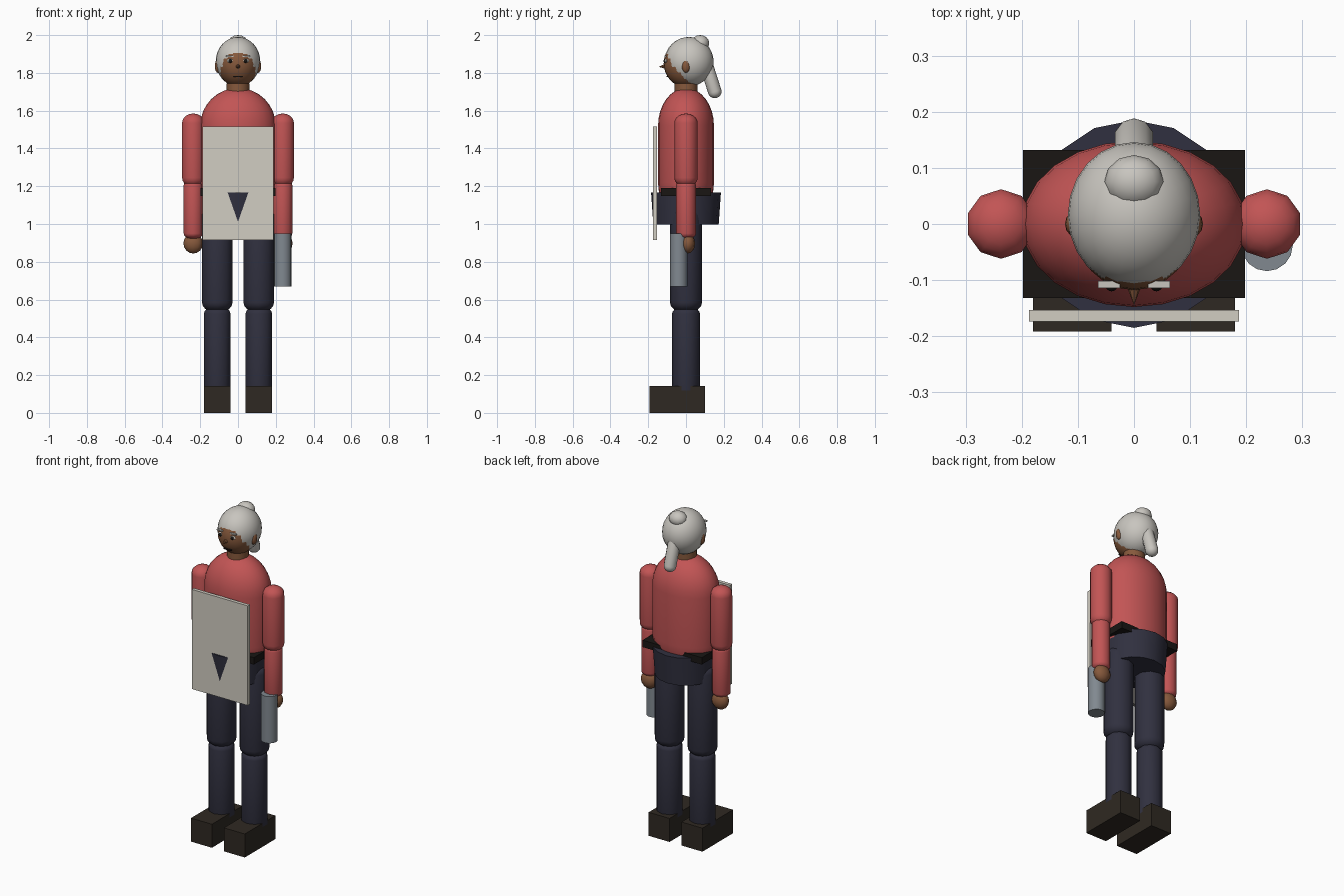
import bpy, bmesh, math
from mathutils import Matrix, Vector

if "Cube" in bpy.data.objects:
    bpy.data.objects.remove(bpy.data.objects["Cube"])


def material(name, r, g, b):
    m = bpy.data.materials.new(name)
    m.diffuse_color = (r, g, b, 1)
    m.use_nodes = True
    m.node_tree.nodes["Principled BSDF"].inputs["Base Color"].default_value = m.diffuse_color
    return m


RED = material("red_cloth", 0.54, 0.09, 0.09)
NAVY = material("navy_cloth", 0.03, 0.03, 0.05)
DARK = material("dark_leather", 0.028, 0.022, 0.016)
BLACK = material("black", 0.01, 0.008, 0.007)
SKIN = material("skin", 0.24, 0.10, 0.045)
HAIR = material("grey_hair", 0.58, 0.56, 0.52)
CREAM = material("cream_cloth", 0.64, 0.61, 0.54)
STEEL = material("steel", 0.22, 0.25, 0.28)


def finish(name, bm, mat, smooth=True):
    bmesh.ops.recalc_face_normals(bm, faces=bm.faces)
    me = bpy.data.meshes.new(name)
    bm.to_mesh(me)
    bm.free()
    ob = bpy.data.objects.new(name, me)
    bpy.context.collection.objects.link(ob)
    me.materials.append(mat)
    if smooth:
        bpy.ops.object.select_all(action='DESELECT')
        ob.select_set(True)
        bpy.context.view_layer.objects.active = ob
        bpy.ops.object.shade_smooth_by_angle(angle=math.radians(40))
    return ob


def box(name, lo, hi, mat):
    bm = bmesh.new()
    bmesh.ops.create_cube(bm, size=1)
    lo, hi = Vector(lo), Vector(hi)
    bmesh.ops.scale(bm, vec=hi - lo, verts=bm.verts)
    bmesh.ops.translate(bm, vec=(lo + hi) / 2, verts=bm.verts)
    return finish(name, bm, mat, False)


def ball(name, c, r, mat, seg=24, rings=16):
    bm = bmesh.new()
    bmesh.ops.create_uvsphere(bm, u_segments=seg, v_segments=rings, radius=1)
    bmesh.ops.scale(bm, vec=r, verts=bm.verts)
    bmesh.ops.translate(bm, vec=c, verts=bm.verts)
    return finish(name, bm, mat)


def cone(name, base, tip, r1, r2, seg, mat):
    base, tip = Vector(base), Vector(tip)
    d = tip - base
    bm = bmesh.new()
    bmesh.ops.create_cone(bm, cap_ends=True, segments=seg, radius1=r1, radius2=r2, depth=d.length)
    rot = Vector((0, 0, 1)).rotation_difference(d).to_matrix().to_4x4()
    bm.transform(Matrix.Translation((base + tip) / 2) @ rot)
    return finish(name, bm, mat)


def capsule(name, low, high, r, cap, mat, seg=10, ysc=1.0, steps=5):
    """Lathed limb with rounded ends of height cap, running from low to high."""
    low, high = Vector(low), Vector(high)
    d = high - low
    half = d.length / 2
    angs = [math.pi / 2 * i / steps for i in range(steps + 1)]
    prof = [(r * math.sin(a), -half + cap * (1 - math.cos(a))) for a in angs]
    prof += [(p, -z) for p, z in reversed(prof)]
    bm = bmesh.new()
    vs = [bm.verts.new((0, p, z)) for p, z in prof]
    es = [bm.edges.new(e) for e in zip(vs, vs[1:])]
    bmesh.ops.spin(bm, geom=vs + es, cent=(0, 0, 0), axis=(0, 0, 1),
                   angle=2 * math.pi, steps=seg, use_duplicate=False)
    bmesh.ops.remove_doubles(bm, verts=bm.verts, dist=1e-4)
    bmesh.ops.scale(bm, vec=(1, ysc, 1), verts=bm.verts)
    rot = Vector((0, 0, 1)).rotation_difference(d).to_matrix().to_4x4()
    bm.transform(Matrix.Translation((low + high) / 2) @ rot)
    return finish(name, bm, mat)


# Limbs and paired face parts
for side, s in (("left", 1), ("right", -1)):
    def span(a, b):
        return min(s * a, s * b), max(s * a, s * b)

    x0, x1 = span(0.04, 0.18)
    box(side + "_boot", (x0, -0.192, 0), (x1, 0.10, 0.142), DARK)
    x = 0.11 * s
    capsule(side + "_shin", (x, 0, 0.08), (x, 0, 0.565), 0.074, 0.04, NAVY)
    capsule(side + "_thigh", (x, 0, 0.53), (x, 0, 1.10), 0.085, 0.055, NAVY)
    x = 0.237 * s
    capsule(side + "_forearm", (x, 0, 0.92), (x, 0, 1.235), 0.053, 0.03, RED)
    capsule(side + "_upper_arm", (x, 0, 1.195), (x, 0, 1.585), 0.062, 0.05, RED)
    ball(side + "_hand", (x, 0.01, 0.897), (0.052, 0.038, 0.053), SKIN, 12, 8)
    ball(side + "_ear", (0.106 * s, 0, 1.835), (0.017, 0.022, 0.035), SKIN, 12, 8)
    ball(side + "_eye", (0.04 * s, -0.106, 1.864), (0.019, 0.008, 0.011), CREAM, 12, 8)
    ball(side + "_pupil", (0.04 * s, -0.111, 1.863), (0.010, 0.009, 0.010), BLACK, 12, 8)
    x0, x1 = span(0.025, 0.064)
    box(side + "_eyebrow", (x0, -0.114, 1.884), (x1, -0.102, 1.891), HAIR)

# Trunk: hips poke slightly through the apron panel
cone("hips", (0, 0, 0.997), (0, 0, 1.168), 0.173, 0.185, 16, NAVY)
box("belt", (-0.198, -0.132, 1.148), (0.198, 0.132, 1.19), BLACK)
capsule("torso", (0, 0, 1.02), (0, 0, 1.72), 0.2, 0.2, RED, 24, 0.74, 8)
box("apron", (-0.187, -0.174, 0.914), (0.187, -0.153, 1.516), CREAM)

# Head, with the hair shell intersecting it to form the hairline
cone("neck", (0, 0, 1.66), (0, 0, 1.745), 0.06, 0.06, 16, SKIN)
ball("head", (0, 0, 1.85), (0.108, 0.118, 0.125), SKIN)
ball("hair", (0, 0.016, 1.86), (0.118, 0.13, 0.13), HAIR)
ball("hair_bun", (0, 0.075, 1.957), (0.053, 0.048, 0.043), HAIR, 12, 8)
capsule("ponytail", (0, 0.163, 1.668), (0, 0.095, 1.88), 0.036, 0.034, HAIR)
cone("nose", (0, -0.108, 1.835), (0, -0.145, 1.832), 0.014, 0.0, 8, SKIN)
box("mouth", (-0.025, -0.104, 1.777), (0.025, -0.09, 1.784), BLACK)

# Cylinder held in the left hand
cone("held_canister", (0.237, -0.038, 0.668), (0.237, -0.038, 0.95), 0.046, 0.046, 16, STEEL)
